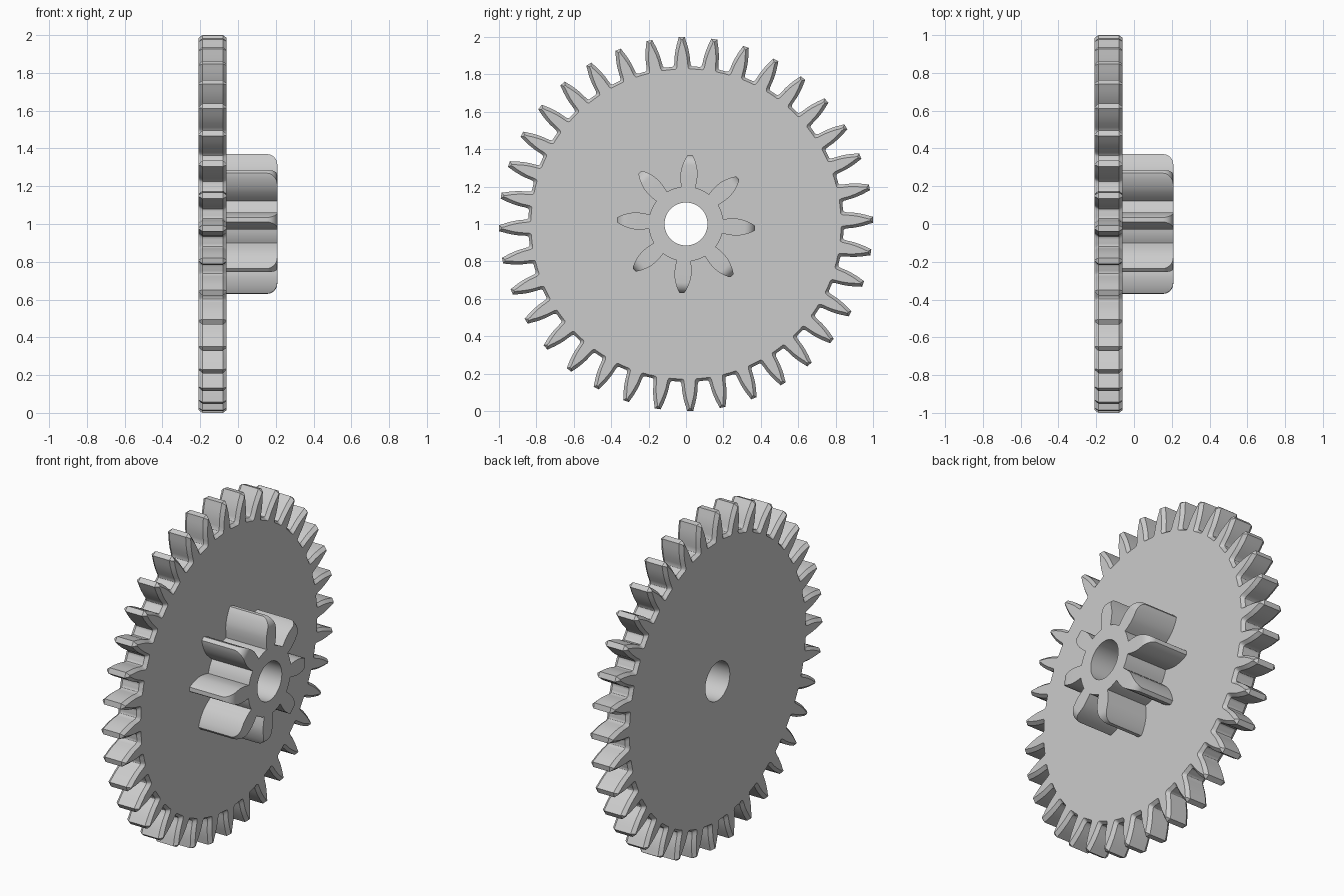
import bpy, bmesh, math
from mathutils import Vector

cube = bpy.data.objects.get("Cube")
if cube:
    bpy.data.objects.remove(cube, do_unlink=True)

grey = bpy.data.materials.new("light grey")
grey.use_nodes = True
colour = (0.6, 0.6, 0.6, 1)
grey.diffuse_color = colour
grey.node_tree.nodes["Principled BSDF"].inputs["Base Color"].default_value = colour

BORE = 0.115


def half_width(flank, r):
    """Half thickness of a tooth at radius r, read from its flank profile."""
    for (r0, w0), (r1, w1) in zip(flank, flank[1:]):
        if r <= r1:
            return w0 + (w1 - w0) * max(0, r - r0) / (r1 - r0)
    return flank[-1][1]


def outline(teeth, turn, flank, inset, limit):
    """Gear outline as (y, z), shrunk by inset and trimmed to a limit radius."""
    side = []
    for r, _ in flank:
        r = min(r, limit)
        side.append((r - inset, max(0.004, half_width(flank, r) - inset)))
    root, root_w = side[0]
    pitch = math.tau / teeth
    start = math.asin(root_w / root)
    points = []
    for i in range(teeth):
        tooth = [(r, -math.asin(w / r)) for r, w in side]
        tooth.append((side[-1][0], 0))
        tooth += [(r, math.asin(w / r)) for r, w in reversed(side)]
        # valley floor up to the next tooth
        tooth += [(root, start + (pitch - 2 * start) * k / 4) for k in (1, 2, 3)]
        for r, a in tooth:
            a += turn + i * pitch
            points.append((r * math.cos(a), 1 + r * math.sin(a)))
    return points


def skin(bm, rings):
    for a, b in zip(rings, rings[1:]):
        n = len(a)
        for i in range(n):
            j = (i + 1) % n
            bm.faces.new((a[i], a[j], b[j], b[i]))


def gear(name, teeth, turn, flank, layers):
    """Skin the layers (x, inset, limit radius), add the bore and cap both ends."""
    bm = bmesh.new()
    skin(bm, [[bm.verts.new((x, y, z)) for y, z in outline(teeth, turn, flank, d, lim)]
              for x, d, lim in layers])
    ends = (layers[0][0], layers[-1][0])
    angles = [math.tau * k / 48 for k in range(48)]
    skin(bm, [[bm.verts.new((x, BORE * math.cos(a), 1 + BORE * math.sin(a))) for a in angles]
              for x in ends])
    bmesh.ops.remove_doubles(bm, verts=bm.verts, dist=0.0001)
    for x, way in zip(ends, (-1, 1)):
        rim = [e for e in bm.edges if e.is_boundary
               and all(abs(v.co.x - x) < 0.0001 for v in e.verts)]
        bmesh.ops.triangle_fill(bm, edges=rim, use_beauty=True, normal=Vector((way, 0, 0)))
    bmesh.ops.recalc_face_normals(bm, faces=bm.faces)
    mesh = bpy.data.meshes.new(name)
    bm.to_mesh(mesh)
    bm.free()
    mesh.materials.append(grey)
    obj = bpy.data.objects.new(name, mesh)
    bpy.context.collection.objects.link(obj)
    bpy.ops.object.select_all(action="DESELECT")
    obj.select_set(True)
    bpy.context.view_layer.objects.active = obj
    bpy.ops.object.shade_smooth_by_angle(angle=math.radians(30))
    return obj


# Large thin wheel with chamfered rims
wheel_flank = [(0.843, 0.053), (0.846, 0.048), (0.854, 0.044), (0.872, 0.042), (0.90, 0.040),
               (0.93, 0.035), (0.96, 0.028), (0.982, 0.021), (1.0, 0.016)]
gear("large_gear_wheel", 36, math.radians(1.3), wheel_flank,
     [(-0.208, 0.014, 2), (-0.188, 0, 2), (-0.08, 0, 2), (-0.06, 0.014, 2)])

# Small pinion whose free end is rounded over
pinion_flank = [(0.2, 0.038), (0.23, 0.043), (0.265, 0.046), (0.29, 0.044), (0.315, 0.038),
                (0.34, 0.029), (0.36, 0.019), (0.37, 0.012)]
ROUND = 0.055
pinion_layers = [(-0.06, 0, 2)]
for k in range(9):
    t = math.pi / 2 * k / 8
    pinion_layers.append((0.208 - ROUND + ROUND * math.sin(t), 0,
                          0.37 - ROUND + ROUND * math.cos(t)))
gear("small_pinion", 8, math.radians(-3.5), pinion_flank, pinion_layers)
